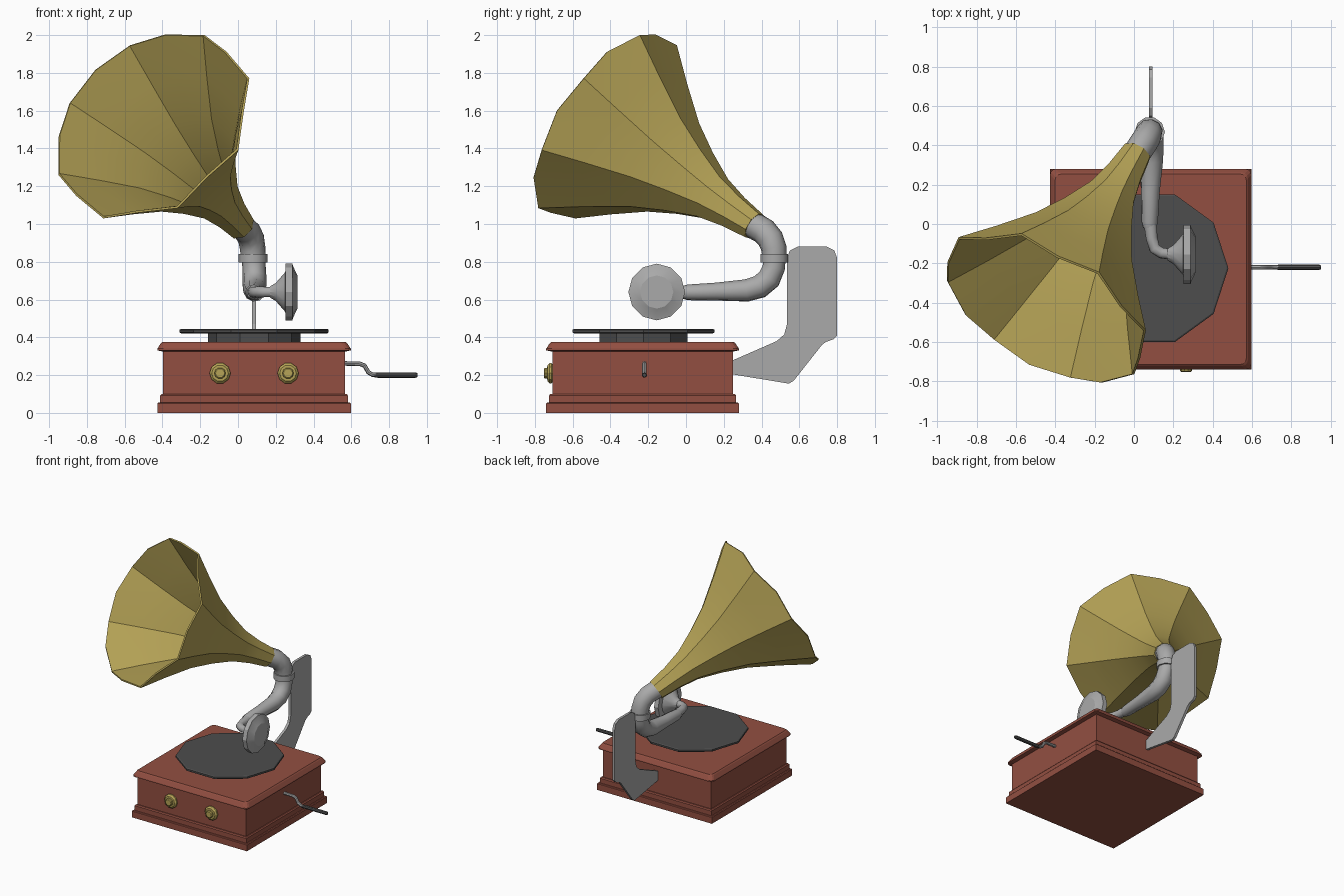
import bpy, bmesh, math
from mathutils import Vector

if "Cube" in bpy.data.objects:
    bpy.data.objects.remove(bpy.data.objects["Cube"])

def material(name, rgb):
    m = bpy.data.materials.new(name)
    m.diffuse_color = (*rgb, 1)
    m.use_nodes = True
    m.node_tree.nodes["Principled BSDF"].inputs["Base Color"].default_value = m.diffuse_color
    return m

WOOD = material("red_wood", (0.29, 0.078, 0.053))
BRASS = material("brass", (0.47, 0.37, 0.095))
GREY = material("grey_metal", (0.40, 0.40, 0.40))
DARK = material("dark_grey", (0.075, 0.075, 0.075))
CX, CY = 0.085, -0.23          # centre of the case

def finish(name, bm, mat, angle=None):
    bmesh.ops.recalc_face_normals(bm, faces=bm.faces)
    me = bpy.data.meshes.new(name)
    bm.to_mesh(me)
    bm.free()
    me.materials.append(mat)
    ob = bpy.data.objects.new(name, me)
    bpy.context.collection.objects.link(ob)
    if angle:
        bpy.ops.object.select_all(action='DESELECT')
        ob.select_set(True)
        bpy.context.view_layer.objects.active = ob
        bpy.ops.object.shade_smooth_by_angle(angle=math.radians(angle))
    return ob

def loft(bm, rings, caps=True):
    rows = [[bm.verts.new(p) for p in r] for r in rings]
    n = len(rows[0])
    for a, b in zip(rows, rows[1:]):
        for i in range(n):
            bm.faces.new((a[i], a[(i + 1) % n], b[(i + 1) % n], b[i]))
    if caps:
        bm.faces.new(rows[0])
        bm.faces.new(rows[-1])

def ring(c, e1, e2, r, n):
    return [c + (e1 * math.cos(2 * math.pi * i / n) + e2 * math.sin(2 * math.pi * i / n)) * r
            for i in range(n)]

def lathe(name, origin, axis, e1, profile, n, mat, angle=None):
    o, a, e = Vector(origin), Vector(axis), Vector(e1)
    bm = bmesh.new()
    loft(bm, [ring(o + a * t, e, a.cross(e), r, n) for t, r in profile])
    return finish(name, bm, mat, angle)

def tube(name, pts, n, mat):
    # swept tube through (x, y, z, radius) points
    P = [Vector(p[:3]) for p in pts]
    bm, rings, e = bmesh.new(), [], None
    for i, p in enumerate(P):
        d = Vector((0, 0, 0))
        if i:
            d += (p - P[i - 1]).normalized()
        if i < len(P) - 1:
            d += (P[i + 1] - p).normalized()
        d.normalize()
        e = d.orthogonal() if e is None else e - d * e.dot(d)
        e.normalize()
        rings.append(ring(p, e, d.cross(e), pts[i][3], n))
    loft(bm, rings)
    return finish(name, bm, mat, 40)

def slab(name, rings, corner=0.0):
    # stacked rectangles (half x, half y, z), optionally with rounded corners
    bm, rows = bmesh.new(), []
    for hx, hy, z in rings:
        row = []
        for k, (sx, sy) in enumerate(((1, 1), (-1, 1), (-1, -1), (1, -1))):
            for s in (range(4) if corner else (0,)):
                a = math.radians(90 * k + 30 * s)
                row.append((CX + sx * (hx - corner) + corner * math.cos(a),
                            CY + sy * (hy - corner) + corner * math.sin(a), z)
                           if corner else (CX + sx * hx, CY + sy * hy, z))
        rows.append(row)
    loft(bm, rows)
    return finish(name, bm, WOOD)

# wooden case
slab("case_plinth", [(.512, .51, 0), (.512, .51, .05), (.507, .505, .055)])
slab("case_step", [(.497, .495, .055), (.497, .495, .092), (.49, .488, .10)])
slab("case_body", [(.482, .478, .10), (.482, .478, .33)])
slab("case_lid", [(.485, .481, .325), (.512, .51, .331), (.512, .51, .34),
                  (.494, .492, .368), (.486, .484, .375)], 0.03)

# turntable
Z, X = (0, 0, 1), (1, 0, 0)
lathe("platter_base", (CX, CY + .005, .37), Z, X, [(0, .245), (.055, .245)], 10, DARK)
lathe("record", (CX, CY + .005, .42), Z, X,
      [(0, .385), (.006, .395), (.02, .395), (.025, .387)], 10, DARK)

# brass knobs on the front
for side, x in (("left", -.095), ("right", .265)):
    lathe("knob_" + side, (x, -.70, .21), (0, -1, 0), X,
          [(0, .045), (.012, .056), (.022, .056), (.034, .044), (.035, .03),
           (.047, .03), (.052, .024)], 10, BRASS)

# winding crank
tube("crank_rod", [(.55, -.22, .262, .012), (.645, -.22, .26, .012), (.67, -.22, .25, .012),
                   (.69, -.22, .215, .012), (.712, -.22, .202, .012), (.76, -.22, .20, .012)],
     8, GREY)
lathe("crank_handle", (.72, -.22, .20), X, Z, [(0, .011), (.02, .014), (.22, .014), (.23, .010)], 8, DARK)

# flat bracket behind the case
outline = [(.24, .275), (.24, .205), (.545, .155), (.57, .17), (.72, .36), (.74, .375), (.78, .39),
           (.80, .41), (.80, .82), (.785, .86), (.745, .88), (.59, .88), (.55, .86), (.535, .82),
           (.535, .47), (.52, .415), (.48, .38)]
bm = bmesh.new()
loft(bm, [[(x, y, z) for y, z in outline] for x in (.075, .095)])
finish("back_bracket", bm, GREY)

# tone arm, elbow and collar
tube("tone_arm_crook", [(.20, -.155, .64, .028), (.14, -.148, .64, .028), (.105, -.125, .64, .03),
                        (.09, -.07, .64, .031), (.08, .03, .64, .036)], 10, GREY)
tube("tone_arm", [(.08, -.02, .638, .034), (.08, .01, .638, .042), (.083, .16, .642, .048),
                  (.088, .32, .648, .060), (.088, .39, .668, .063), (.087, .44, .71, .064),
                  (.085, .465, .77, .062), (.083, .468, .81, .062)], 10, GREY)
lathe("pipe_collar", (.08, .468, .795), Z, X, [(0, .077), (.047, .077)], 10, GREY, 40)
tube("horn_elbow", [(.08, .468, .82, .066), (.078, .466, .87, .068), (.07, .448, .92, .07),
                    (.05, .415, .96, .071), (.026, .378, .982, .071), (.005, .347, .998, .069)],
     10, GREY)

# sound box
lathe("sound_box", (0, -.155, .64), X, Z,
      [(.17, .03), (.20, .048), (.25, .105), (.252, .15), (.288, .15), (.292, .135), (.315, .088)],
      12, GREY, 25)

# eight-panel horn with scalloped mouth
axis = Vector((-.44, -.744, .504)).normalized()
mouth = Vector((-.445, -.415, 1.515))
e1 = Vector((.505, -.125, .255))
e1 = (e1 - axis * e1.dot(axis)).normalized()
e2 = axis.cross(e1)
LENGTH = 1.045
rows = []
for t, r in [(0, .078), (.15, .098), (.30, .132), (.47, .205), (.645, .296), (.85, .437), (LENGTH, .58)]:
    row = []
    push = (t / LENGTH) ** 4
    for i in range(16):
        a = math.pi * i / 8
        rr, f = r, 0
        if i % 2:              # middle of a panel
            rr, f = r * math.cos(math.pi / 8) + .016 * push, .032 * push
        row.append(mouth + axis * (t - LENGTH + f) + (e1 * math.cos(a) + e2 * math.sin(a)) * rr)
    rows.append(row)
bm = bmesh.new()
loft(bm, rows, caps=False)
horn = finish("horn", bm, BRASS)
# make sure the normals face outwards so the wall grows inwards
f = horn.data.polygons[0]
if f.normal.dot(f.center - (mouth - axis * LENGTH)) < 0:
    horn.data.flip_normals()
wall = horn.modifiers.new("wall", 'SOLIDIFY')
wall.thickness = 0.012
wall.offset = -1
bpy.ops.object.select_all(action='DESELECT')
horn.select_set(True)
bpy.context.view_layer.objects.active = horn
bpy.ops.object.modifier_apply(modifier="wall")
bpy.ops.object.shade_smooth_by_angle(angle=math.radians(22))
